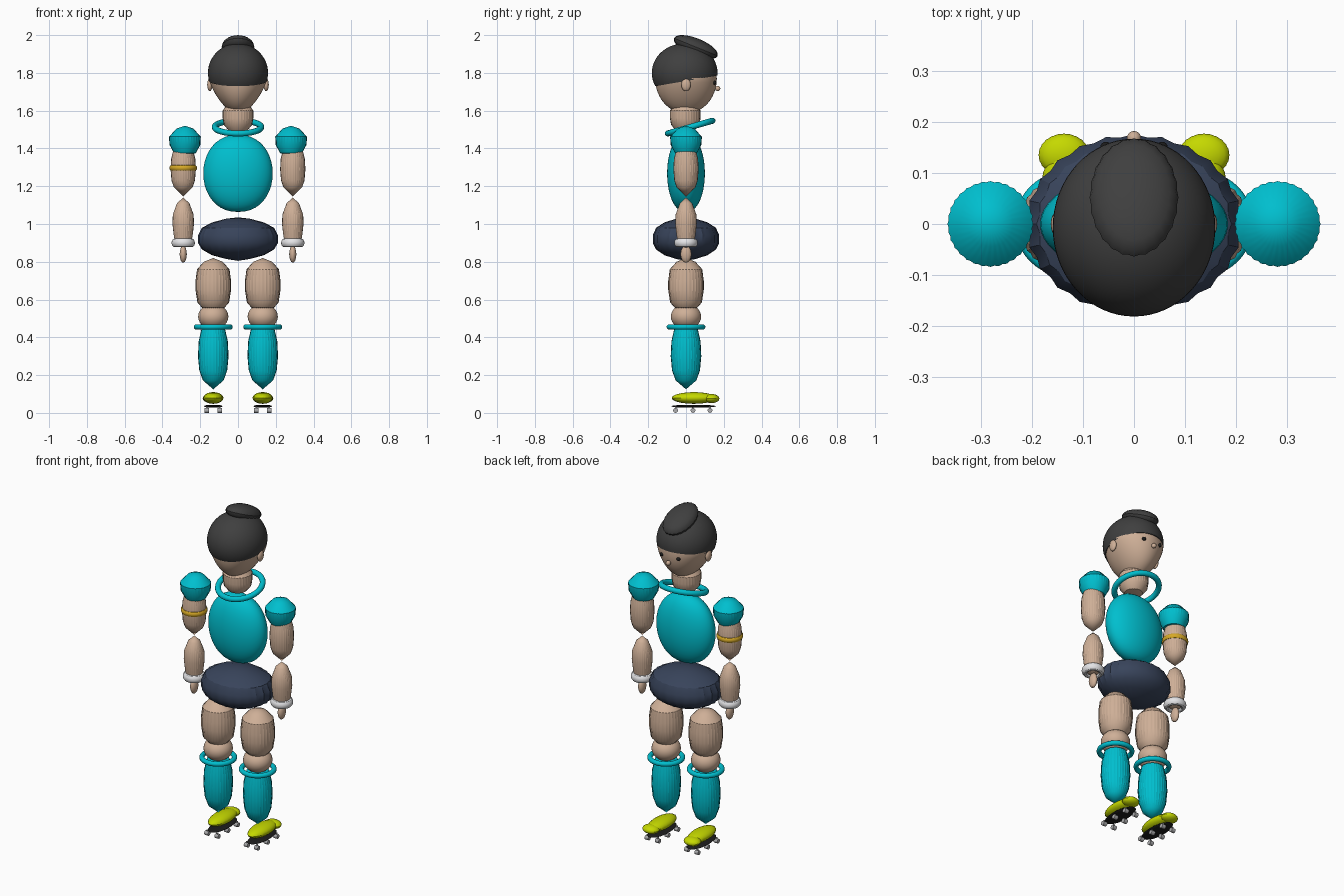
import bpy, bmesh, math
from mathutils import Matrix, Vector

if "Cube" in bpy.data.objects:
    bpy.data.objects.remove(bpy.data.objects["Cube"])


def material(name, rgb):
    m = bpy.data.materials.new(name)
    m.diffuse_color = (*rgb, 1)
    m.use_nodes = True
    m.node_tree.nodes["Principled BSDF"].inputs["Base Color"].default_value = m.diffuse_color
    return m


SKIN = material("skin", (0.62, 0.43, 0.31))
TEAL = material("teal", (0.0, 0.52, 0.62))
NAVY = material("navy", (0.04, 0.058, 0.105))
HAIR = material("hair_charcoal", (0.05, 0.05, 0.05))
LIME = material("lime", (0.56, 0.69, 0.0))
WHITE = material("white", (0.8, 0.8, 0.82))
GOLD = material("gold", (0.68, 0.4, 0.02))
BLACK = material("black", (0.012, 0.012, 0.012))
GREY = material("grey", (0.42, 0.42, 0.43))


def finish(name, bm, mat, loc=(0, 0, 0), tilt=0.0):
    bmesh.ops.recalc_face_normals(bm, faces=bm.faces)
    me = bpy.data.meshes.new(name)
    bm.to_mesh(me)
    bm.free()
    me.polygons.foreach_set("use_smooth", [True] * len(me.polygons))
    me.set_sharp_from_angle(angle=math.radians(32))
    me.materials.append(mat)
    ob = bpy.data.objects.new(name, me)
    ob.location = loc
    ob.rotation_euler.x = tilt
    bpy.context.collection.objects.link(ob)
    return ob


def lathe(name, loc, profile, mat, sx=1, sy=1, ribs=32, depth=0.025, tilt=0.0):
    """Spin (radius, z) points into a closed ribbed solid."""
    bm = bmesh.new()
    n = ribs * 2
    rings = []
    for r, z in profile:
        if r == 0:
            rings.append([bm.verts.new((0, 0, z))] * n)
            continue
        ring = []
        for i in range(n):
            a = 2 * math.pi * i / n
            q = r * (1 - depth * (i % 2))
            ring.append(bm.verts.new((q * sx * math.cos(a), q * sy * math.sin(a), z)))
        rings.append(ring)
    for lo, hi in zip(rings, rings[1:]):
        for i in range(n):
            j = (i + 1) % n
            corners = list(dict.fromkeys((lo[i], lo[j], hi[j], hi[i])))
            bm.faces.new(corners)
    return finish(name, bm, mat, loc, tilt)


def oval(rz, steps=12, power=1.0):
    """Half-ellipse profile of unit radius; power below 1 makes it fuller."""
    pts = [(math.sin(math.pi * k / steps) ** power, -rz * math.cos(math.pi * k / steps))
           for k in range(1, steps)]
    return [(0, -rz)] + pts + [(0, rz)]


def ellipsoid(name, loc, size, mat, ribs=24, depth=0.0, steps=16, power=1.0, tilt=0.0):
    return lathe(name, loc, oval(size[2], steps, power), mat, size[0], size[1], ribs, depth, tilt)


def ring(name, loc, major, minor, mat, tilt=0.0, tall=1.0):
    bm = bmesh.new()
    nu, nv = 48, 12
    v = []
    for i in range(nu):
        a = 2 * math.pi * i / nu
        for j in range(nv):
            b = 2 * math.pi * j / nv
            r = major + minor * math.cos(b)
            v.append(bm.verts.new((r * math.cos(a), r * math.sin(a), minor * tall * math.sin(b))))
    for i in range(nu):
        for j in range(nv):
            k, m = (i + 1) % nu, (j + 1) % nv
            bm.faces.new((v[i * nv + j], v[k * nv + j], v[k * nv + m], v[i * nv + m]))
    return finish(name, bm, mat, loc, tilt)


# Head: an egg narrowing sideways toward the chin
head = ellipsoid("head", (0, 0, 1.77), (0.155, 0.163, 0.185), SKIN, ribs=32, steps=28)
for v in head.data.vertices:
    if v.co.z < 0:
        v.co.x *= 1 + v.co.z * 1.7

# Hair cap: an ellipsoid cut along a slanted hairline
hair = ellipsoid("hair_cap", (0, -0.007, 1.80), (0.159, 0.174, 0.156), HAIR, ribs=32, steps=28)
bm = bmesh.new()
bm.from_mesh(hair.data)
cut = bmesh.ops.bisect_plane(bm, geom=bm.verts[:] + bm.edges[:] + bm.faces[:],
                             plane_co=Vector((0, 0, -0.044)), plane_no=Vector((0, -0.17, 1)),
                             clear_inner=True)
bmesh.ops.holes_fill(bm, edges=[e for e in bm.edges if e.is_boundary])
bm.to_mesh(hair.data)
bm.free()
hair.data.set_sharp_from_angle(angle=math.radians(32))

ellipsoid("hair_bun", (0, 0.052, 1.937), (0.087, 0.125, 0.046), HAIR,
          ribs=24, depth=0.025, steps=10, tilt=math.radians(-22))

# Face on the +y side
ellipsoid("nose", (0, 0.168, 1.717), (0.014, 0.014, 0.014), SKIN, ribs=8, steps=8)
for side, s in (("left", -1), ("right", 1)):
    ellipsoid(side + "_eye", (s * 0.055, 0.150, 1.748), (0.011, 0.011, 0.011), BLACK, ribs=8, steps=8)
    ellipsoid(side + "_ear", (s * 0.149, 0, 1.737), (0.014, 0.025, 0.034), SKIN, ribs=12, steps=10)

# Trunk
lathe("neck", (0, -0.004, 0), [(0, 1.485), (0.05, 1.495), (0.075, 1.525), (0.081, 1.56),
                               (0.081, 1.60), (0.06, 1.63), (0, 1.64)], SKIN)
ring("collar", (0, 0.022, 1.513), 0.123, 0.016, TEAL, tilt=math.radians(16))
ellipsoid("torso", (0, 0, 1.268), (0.184, 0.1, 0.204), TEAL, ribs=32, steps=20, power=0.88)
lathe("hips", (0, 0, 0.92), [(0, -0.115), (0.3, -0.105), (0.65, -0.085), (0.9, -0.055), (1, -0.02),
                             (1, 0.02), (0.9, 0.06), (0.65, 0.088), (0.3, 0.108), (0, 0.115)],
      NAVY, 0.212, 0.176, ribs=24, depth=0.03)

# Limb profiles as (radius, z)
SHOULDER = [(0, 1.365), (0.058, 1.375), (0.082, 1.42), (0.084, 1.462), (0.045, 1.505), (0, 1.52)]
UPPER_ARM = [(0, 1.145), (0.05, 1.195), (0.062, 1.23), (0.067, 1.29), (0.064, 1.345), (0.054, 1.385), (0, 1.42)]
FOREARM = [(0, 0.87), (0.042, 0.895), (0.05, 0.94), (0.057, 1.0), (0.055, 1.05), (0.033, 1.11), (0, 1.14)]
THIGH = [(0, 0.54), (0.06, 0.557), (0.084, 0.585), (0.094, 0.65), (0.094, 0.70), (0.086, 0.76), (0.05, 0.80), (0, 0.82)]
SHIN = [(0, 0.125), (0.055, 0.172), (0.074, 0.225), (0.081, 0.30), (0.077, 0.38), (0.062, 0.445), (0, 0.47)]


def box(bm, center, size):
    bmesh.ops.create_cube(bm, size=1, matrix=Matrix.Translation(center) @ Matrix.Diagonal((*size, 1)))


for side, s in (("left", -1), ("right", 1)):
    ax, lx = s * 0.29, s * 0.131
    # Arm
    lathe(side + "_shoulder_puff", (s * 0.281, 0, 0), SHOULDER, TEAL)
    lathe(side + "_upper_arm", (ax, 0, 0), UPPER_ARM, SKIN)
    lathe(side + "_forearm", (ax, 0, 0), FOREARM, SKIN)
    ring(side + "_bracelet", (ax, 0, 0.9), 0.045, 0.017, WHITE, tall=1.35)
    ellipsoid(side + "_hand", (ax, 0, 0.84), (0.019, 0.029, 0.045), SKIN, ribs=12, steps=8)
    # Leg
    lathe(side + "_thigh", (lx, 0, 0), THIGH, SKIN)
    ellipsoid(side + "_knee", (lx, 0, 0.51), (0.08, 0.08, 0.068), SKIN, ribs=32, steps=14)
    ring(side + "_knee_band", (lx, 0, 0.455), 0.089, 0.014, TEAL)
    lathe(side + "_shin", (lx, 0, 0), SHIN, TEAL)
    # Skate boot
    ellipsoid(side + "_shoe", (lx, 0.042, 0.079), (0.054, 0.118, 0.031), LIME, depth=0.02, steps=10)
    ellipsoid(side + "_toe", (s * 0.137, 0.135, 0.076), (0.05, 0.042, 0.024), LIME, depth=0.02, steps=10)
    # Skate plate and six small wheels
    ellipsoid(side + "_skate_plate", (lx, 0.04, 0.035), (0.05, 0.118, 0.007), BLACK, ribs=16, steps=6, power=0.5)
    bm = bmesh.new()
    for y in (-0.055, 0.037, 0.127):
        for dx in (-0.034, 0.034):
            m = (Matrix.Translation((lx + dx, y, 0.013)) @ Matrix.Rotation(math.pi / 2, 4, 'Y'))
            bmesh.ops.create_cone(bm, cap_ends=True, segments=12, radius1=0.013, radius2=0.013,
                                  depth=0.024, matrix=m)
            box(bm, (lx + dx, y, 0.025), (0.008, 0.008, 0.016))
    finish(side + "_skate_wheels", bm, GREY)

# Single arm band
ring("arm_band", (-0.29, 0, 1.297), 0.062, 0.011, GOLD, tall=1.4)
